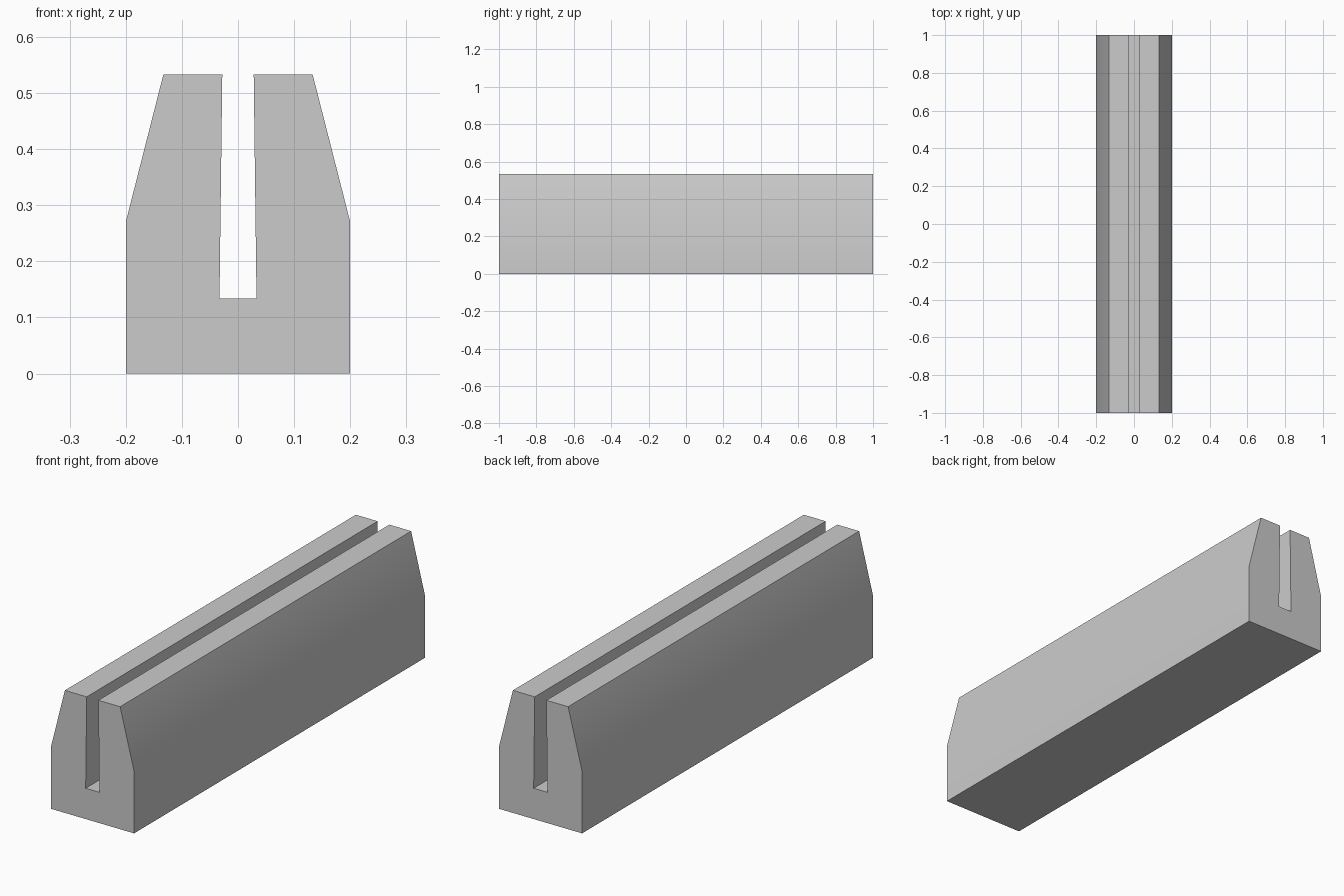
import bpy
import bmesh

cube = bpy.data.objects.get("Cube")
if cube:
    bpy.data.objects.remove(cube, do_unlink=True)

# Plain grey material
grey = bpy.data.materials.new("light_grey")
grey.use_nodes = True
colour = (0.6, 0.6, 0.6, 1.0)
grey.diffuse_color = colour
grey.node_tree.nodes["Principled BSDF"].inputs["Base Color"].default_value = colour

# Half cross-section (x, z), from the outer foot up and down into the tapered slot
LENGTH = 2.0
half = [(0.2, 0), (0.2, 0.27), (0.133, 0.533), (0.028, 0.533), (0.033, 0.134)]
profile = half + [(-x, z) for x, z in reversed(half)]

# Slotted holder body: mirrored profile extruded from front to back
bm = bmesh.new()
end = bm.faces.new([bm.verts.new((x, -LENGTH / 2, z)) for x, z in profile])
extruded = bmesh.ops.extrude_face_region(bm, geom=[end], use_keep_orig=True)
moved = [v for v in extruded["geom"] if isinstance(v, bmesh.types.BMVert)]
bmesh.ops.translate(bm, verts=moved, vec=(0, LENGTH, 0))
bmesh.ops.recalc_face_normals(bm, faces=bm.faces)

mesh = bpy.data.meshes.new("slotted_holder")
bm.to_mesh(mesh)
bm.free()
mesh.materials.append(grey)
holder = bpy.data.objects.new("slotted_holder", mesh)
bpy.context.collection.objects.link(holder)

# Soft shading over the shallow side bend, sharp elsewhere
bpy.ops.object.select_all(action="DESELECT")
holder.select_set(True)
bpy.context.view_layer.objects.active = holder
bpy.ops.object.shade_smooth_by_angle()
